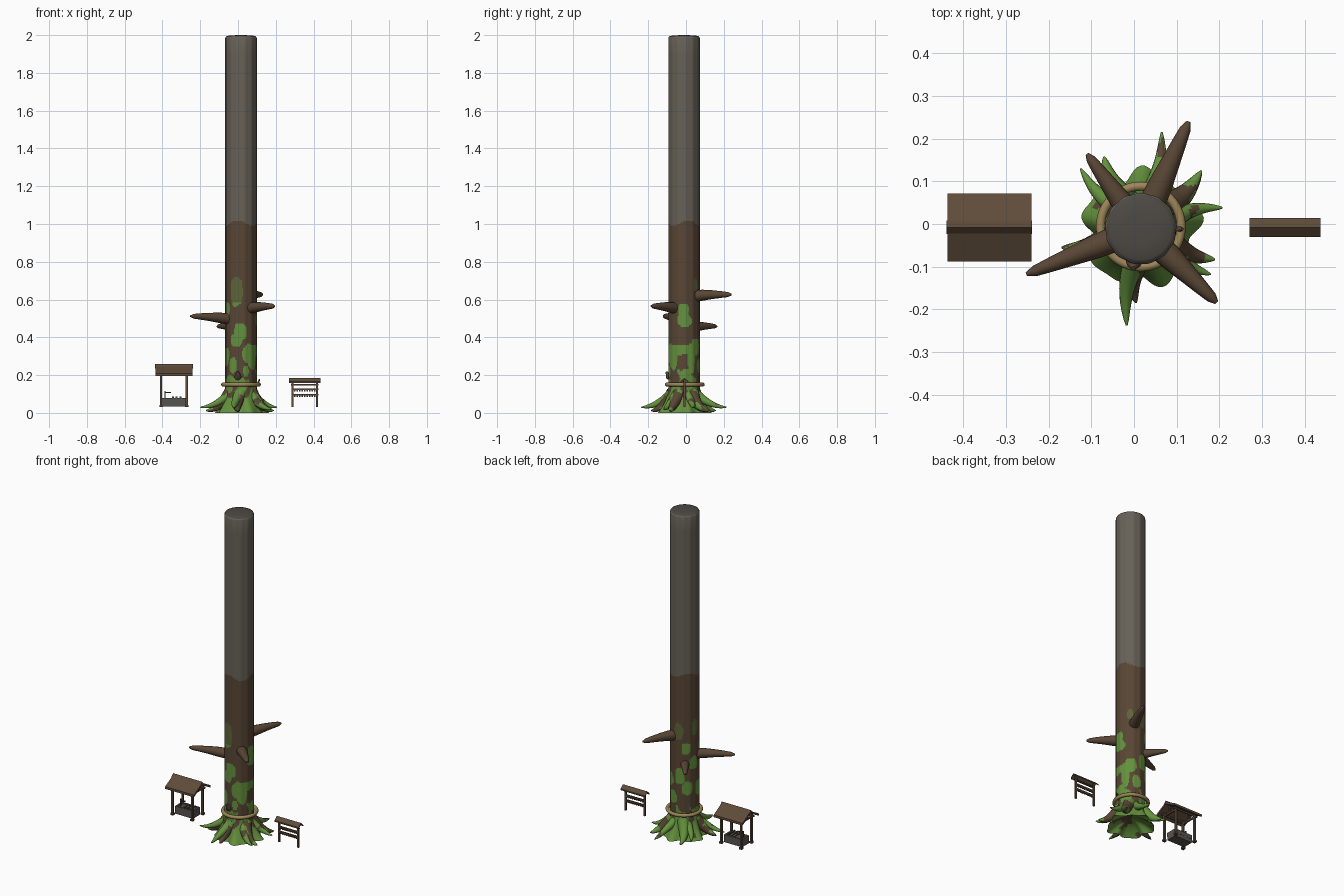
import bpy, bmesh, math
from mathutils import Vector, noise

if "Cube" in bpy.data.objects:
    bpy.data.objects.remove(bpy.data.objects["Cube"])

CX, CY, R = 0.016, -0.011, 0.083
CENTRE = Vector((CX, CY, 0))


def material(name, col):
    m = bpy.data.materials.new(name)
    m.diffuse_color = (*col, 1)
    m.use_nodes = True
    m.node_tree.nodes["Principled BSDF"].inputs["Base Color"].default_value = m.diffuse_color
    return m


BARK = material("brown bark", (0.098, 0.061, 0.035))
GREY = material("grey bark", (0.134, 0.119, 0.095))
CUT = material("dark cut top", (0.075, 0.068, 0.058))
MOSS = material("moss green", (0.128, 0.285, 0.047))
FADED = material("faded moss", (0.11, 0.13, 0.04))
ROPE = material("straw rope", (0.34, 0.24, 0.10))
WOOD = material("roof wood", (0.115, 0.072, 0.042))
DARK = material("dark wood", (0.080, 0.053, 0.034))
STONE = material("grey stone", (0.095, 0.09, 0.08))


def finish(name, bm, mats, smooth=None, rule=None):
    bmesh.ops.recalc_face_normals(bm, faces=bm.faces)
    if rule:
        for f in bm.faces:
            f.material_index = rule(f.calc_center_median())
    me = bpy.data.meshes.new(name)
    bm.to_mesh(me)
    bm.free()
    for m in mats:
        me.materials.append(m)
    ob = bpy.data.objects.new(name, me)
    bpy.context.collection.objects.link(ob)
    if smooth:
        me.shade_smooth()
        bpy.ops.object.select_all(action='DESELECT')
        ob.select_set(True)
        bpy.context.view_layer.objects.active = ob
        bpy.ops.object.shade_smooth_by_angle(angle=math.radians(smooth))
    return ob


def skin(bm, rings):
    """Join rings of points into a closed tube."""
    vs = [[bm.verts.new(p) for p in ring] for ring in rings]
    n = len(vs[0])
    for a, b in zip(vs, vs[1:]):
        for i in range(n):
            bm.faces.new((a[i], a[(i + 1) % n], b[(i + 1) % n], b[i]))
    bm.faces.new(vs[0])
    bm.faces.new(vs[-1])


def limb(name, pts, radii, sides, mats, rule=None):
    """Tapered tube along a path."""
    pts = [Vector(p) for p in pts]
    rings = []
    for i, (p, r) in enumerate(zip(pts, radii)):
        d = (pts[min(i + 1, len(pts) - 1)] - pts[max(i - 1, 0)]).normalized()
        u = d.cross(Vector((0, 0, 1))).normalized()
        v = u.cross(d)
        rings.append([p + (u * math.cos(a) + v * math.sin(a)) * r
                      for a in (2 * math.pi * k / sides for k in range(sides))])
    bm = bmesh.new()
    skin(bm, rings)
    return finish(name, bm, mats, 50, rule)


def box(name, x, y, z, mat):
    bm = bmesh.new()
    bmesh.ops.create_cube(bm, size=1)
    for v in bm.verts:
        v.co = [lo + (c + 0.5) * (hi - lo) for c, (lo, hi) in zip(v.co, (x, y, z))]
    return finish(name, bm, [mat])


def gable(name, x0, x1, yc, half, z0, z1, t, mat):
    """Two sloping roof boards meeting at a ridge along x."""
    prof = [(-half, z0), (0, z1 - t), (half, z0), (half, z0 + t), (0, z1), (-half, z0 + t)]
    bm = bmesh.new()
    skin(bm, [[(x, yc + y, z) for y, z in prof] for x in (x0, x1)])
    return finish(name, bm, [mat])


# moss patches: angle, height, half angle, half height
PATCHES = [(-107, .64, 24, .075), (-93, .43, 24, .04), (-110, .385, 22, .035), (-60, .315, 25, .05),
           (0, .54, 20, .04), (2, .49, 27, .035), (-22, .335, 32, .028), (12, .335, 32, .025),
           (-45, .29, 20, .065), (30, .29, 16, .075), (5, .20, 20, .03), (-150, .55, 16, .04),
           (-165, .30, 26, .05), (48, .68, 12, .03), (52, .35, 22, .045), (100, .66, 18, .05),
           (168, .68, 16, .045), (130, .555, 18, .035), (162, .46, 18, .045), (105, .38, 20, .05),
           (135, .31, 22, .04), (-122, .25, 16, .04), (-72, .22, 12, .03), (75, .25, 18, .04)]


def trunk_rule(c):
    """0 brown, 1 grey, 2 moss, 3 cut top, 4 faded moss"""
    if c.z > 1.99:
        return 3
    a = math.degrees(math.atan2(c.y - CY, c.x - CX))
    if c.z > 1.005 + 0.014 * math.sin(math.radians(3 * a + 40)):
        return 1
    wob = 0.5 * noise.noise(c * 28)
    for pa, pz, da, dz in PATCHES:
        d = (a - pa + 180) % 360 - 180
        if abs(d / da) ** 2.6 + abs((c.z - pz) / dz) ** 2.6 < 1 + wob:
            return 4 if c.z > 0.585 else 2
    n = noise.noise(Vector((c.x, c.y, c.z * 0.7)) * 22)
    return 2 if c.z < 0.24 and n > -0.36 + max(0, c.z - 0.07) * 4.6 else 0


# trunk with a flared, lobed foot and a hollow underside
def trunk_radius(z, a):
    f = max(0, 1 - z / 0.15)
    return R + f ** 2 * (0.046 + 0.012 * math.sin(5 * a + 0.6) + 0.008 * math.sin(9 * a)) \
        + 0.001 * math.sin(13 * a)


SEG = 108
ANGLES = [2 * math.pi * k / SEG for k in range(SEG)]


def ring(radius, z):
    return [CENTRE + Vector((math.cos(a) * radius(a), math.sin(a) * radius(a), z)) for a in ANGLES]


rings = [ring(lambda a: s * trunk_radius(0, a), z) for s, z in ((.08, .05), (.4, .045), (.6, .035), (.8, .02), (.92, .008))]
rings += [ring(lambda a: trunk_radius(z, a), z) for z in [i * 0.008 for i in range(131)] + [1.3, 1.6, 1.9, 1.984]]
rings += [ring(lambda a: r, z) for r, z in ((0.080, 1.992), (0.072, 1.996), (0.04, 1.999), (0.008, 2.0))]
bm = bmesh.new()
skin(bm, rings)
finish("trunk", bm, [BARK, GREY, MOSS, CUT, FADED], 70, trunk_rule)


def root(i, tx, ty, tz, r, brown):
    """Curved root running from the trunk out to a pointed tip."""
    d = Vector((tx, ty, 0)) - CENTRE
    side = Vector((-d.y, d.x, 0)).normalized() * (0.012 if i % 2 else -0.012)
    L, d = d.length, d.normalized()
    pts, rad = [], []
    for k in range(15):
        t = k / 14
        p = CENTRE + d * (0.06 + (L - 0.06) * t) + side * math.sin(math.pi * t)
        p.z = tz + (0.105 - tz) * (1 - t) ** 1.9
        pts.append(p)
        rad.append(min(r * (1 - t) ** 0.75 + 0.002, max(p.z, 0.004)))
    limb(f"root_{i}", pts, rad, 14, [MOSS, BARK],
         lambda c: int(noise.noise(c * 24 + Vector((i, 0, 0))) > 0.45 - brown))


# roots: tip x, tip y, tip height, thickness, brown share
for i, spec in enumerate([(.065, .215, .03, .025, 0), (.207, .038, .03, .024, 0), (-.017, -.238, .03, .027, 0),
                          (-.125, .13, .035, .022, 0), (.18, -.118, .02, .026, .1), (-.07, .158, .012, .036, 0),
                          (.158, .125, .012, .036, .5), (-.20, -.088, .03, .024, .1), (.19, -.083, .012, .034, .7),
                          (-.17, -.055, .012, .034, .6), (.005, -.185, .012, .034, .6)]):
    root(i, *spec)

# broken branches: tip and base height, thickness
for i, (tx, ty, tz, bz, r) in enumerate([(-.252, -.118, .512, .487, .028), (.194, -.184, .565, .545, .029),
                                         (.128, .24, .626, .612, .029), (-.110, .164, .458, .448, .025)]):
    tip, base = Vector((tx, ty, tz)), Vector((CX, CY, bz))
    pts = [base + (tip - base) * t + Vector((0, 0, 0.006 * math.sin(math.pi * t)))
           for t in (0.15, 0.4, 0.6, 0.8, 0.93)] + [tip]
    limb(f"branch_{i}", pts, [r * 1.1, r, r * 0.8, r * 0.6, r * 0.45, r * 0.16], 12, [BARK])

# small snags beside the rope
limb("front_snag", [(0, -.07, .185), (0, -.092, .194), (-.001, -.104, .218)], [.022, .018, .005], 10, [BARK])
limb("side_snag", [(.08, -.012, .14), (.105, -.012, .15), (.114, -.012, .18)], [.01, .008, .003], 10, [BARK])

# rope around the trunk
bpy.ops.mesh.primitive_torus_add(location=(CX, -0.006, 0.15), major_radius=0.0945, minor_radius=0.0105,
                                 major_segments=64, minor_segments=20)
rope = bpy.context.object
rope.name = "rope"
rope.data.materials.clear()
rope.data.materials.append(ROPE)
rope.data.shade_smooth()

# water pavilion
PX, PY = -0.3395, -0.008
gable("pavilion_roof", -0.437, -0.24, PY, 0.08, 0.194, 0.252, 0.014, WOOD)
gable("pavilion_ridge_cap", -0.439, -0.239, PY, 0.016, 0.236, 0.26, 0.006, WOOD)
for sx in (-1, 1):
    x = PX + sx * 0.068
    for sy in (-1, 1):
        y = PY + sy * 0.05
        box("pavilion_post", (x - .006, x + .006), (y - .006, y + .006), (.035, .212), WOOD)
        box("post_foot", (x - .009, x + .009), (y - .009, y + .009), (.03, .042), DARK)
    box("pavilion_cross_beam", (x - .004, x + .004), (PY - .062, PY + .062), (.188, .198), WOOD)
    box("king_post", (x - .004, x + .004), (PY - .004, PY + .004), (.195, .24), WOOD)
for sy in (-1, 1):
    y = PY + sy * 0.05
    box("pavilion_long_beam", (PX - .085, PX + .085), (y - .004, y + .004), (.194, .204), WOOD)
# stone basin built from a floor, four walls and water
box("basin_floor", (-.402, -.279), (PY - .034, PY + .034), (.033, .06), STONE)
for sy in (-1, 1):
    y = PY + sy * 0.03
    box("basin_long_wall", (-.402, -.279), (y - .005, y + .005), (.055, .08), STONE)
for x in (-.397, -.284):
    box("basin_end_wall", (x - .005, x + .005), (PY - .03, PY + .03), (.055, .08), STONE)
box("basin_water", (-.395, -.286), (PY - .027, PY + .027), (.06, .072), STONE)
# spout and ladles
box("spout_post", (-.389, -.383), (PY - .003, PY + .003), (.06, .116), DARK)
box("spout", (-.389, -.355), (PY - .003, PY + .003), (.104, .110), DARK)
for x in (-.345, -.325, -.305):
    box("ladle_handle", (x - .0015, x + .0015), (PY - .035, PY + .03), (.08, .083), WOOD)
    box("ladle_cup", (x - .005, x + .005), (PY - .035, PY - .025), (.078, .088), WOOD)

# tablet rack
RY = -0.008
gable("rack_roof", 0.271, 0.437, RY, 0.0225, 0.158, 0.186, 0.008, WOOD)
for x in (0.288, 0.419):
    box("rack_post", (x - .005, x + .005), (RY - .005, RY + .005), (.03, .178), WOOD)
box("rack_beam", (.28, .427), (RY - .003, RY + .003), (.146, .152), WOOD)
for z in (.125, .095):
    box("rack_rail", (.282, .425), (RY - .003, RY + .003), (z - .004, z + .004), WOOD)
    for k in range(9):
        x = .3 + k * .0134
        box("tablet", (x - .004, x + .004), (RY - .006, RY + .006), (z - .012, z - .002), WOOD)
